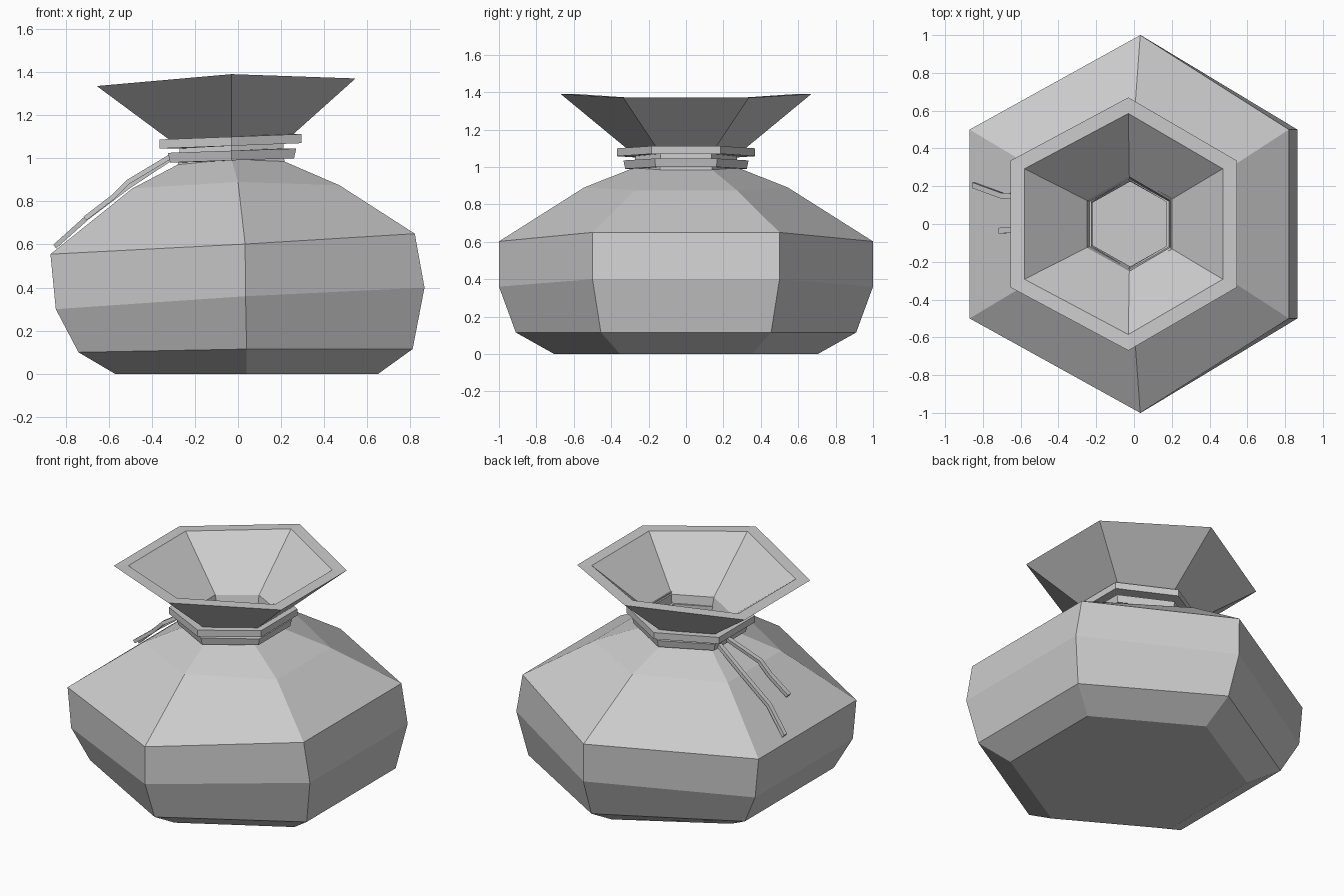
import bpy
import bmesh
from mathutils import Vector

cube = bpy.data.objects.get("Cube")
if cube:
    bpy.data.objects.remove(cube)

cloth = bpy.data.materials.new("plain grey")
cloth.use_nodes = True
GREY = (0.6, 0.6, 0.6, 1)
cloth.diffuse_color = GREY
cloth.node_tree.nodes["Principled BSDF"].inputs["Base Color"].default_value = GREY


def hexagon(xl, zl, xm, zm, xr, zr, r):
    """Tilted six-sided ring: left edge, middle corners, right edge, corner radius in y."""
    return [(xm, -r, zm), (xr, -r / 2, zr), (xr, r / 2, zr),
            (xm, r, zm), (xl, r / 2, zl), (xl, -r / 2, zl)]


def loft(name, rings, caps=False, loop=False):
    """Skin a row of equal rings, with end caps or closed round on itself."""
    bm = bmesh.new()
    rows = [[bm.verts.new(p) for p in ring] for ring in rings]
    n = len(rows[0])
    pairs = list(zip(rows, rows[1:])) + ([(rows[-1], rows[0])] if loop else [])
    for a, b in pairs:
        for i in range(n):
            j = (i + 1) % n
            bm.faces.new((a[i], a[j], b[j], b[i]))
    if caps:
        bm.faces.new(rows[0])
        bm.faces.new(rows[-1])
    bmesh.ops.recalc_face_normals(bm, faces=bm.faces)
    mesh = bpy.data.meshes.new(name)
    bm.to_mesh(mesh)
    bm.free()
    mesh.materials.append(cloth)
    obj = bpy.data.objects.new(name, mesh)
    bpy.context.collection.objects.link(obj)
    return obj


# Sack: belly, narrow neck, flared mouth, then back down the inside
belly = [
    (-0.57, 0, 0.04, 0, 0.65, 0, 0.705),
    (-0.74, 0.10, 0.04, 0.115, 0.81, 0.115, 0.91),
    (-0.845, 0.30, 0.035, 0.36, 0.865, 0.40, 1.0),
    (-0.87, 0.555, 0.033, 0.602, 0.82, 0.65, 1.0),
    (-0.49, 0.86, 0, 0.89, 0.47, 0.875, 0.545),
    (-0.28, 0.97, -0.03, 0.995, 0.215, 0.985, 0.28),
]
mouth = [
    (-0.27, 1.05, -0.03, 1.06, 0.21, 1.07, 0.27),
    (-0.655, 1.335, -0.03, 1.39, 0.545, 1.37, 0.67),
    (-0.58, 1.34, -0.03, 1.39, 0.47, 1.37, 0.585),
    (-0.25, 1.08, -0.025, 1.09, 0.19, 1.10, 0.25),
    (-0.22, 0.97, -0.02, 0.98, 0.18, 0.97, 0.225),
]
lining = [(xl * 0.95, zl * 0.93 + 0.04, xm, zm * 0.93 + 0.04, xr * 0.95, zr * 0.93 + 0.04, r * 0.95)
          for xl, zl, xm, zm, xr, zr, r in reversed(belly[:-1])]
loft("sack", [hexagon(*ring) for ring in belly + mouth + lining], caps=True)


# Two cord bands tied round the neck
def band(name, xl, xr, zl, zr, r, height, flare):
    zm = (zl + zr) / 2
    rings = []
    for dz, inset in ((0, flare), (height, 0), (height, 0.1), (0, 0.1)):
        rings.append(hexagon(xl + inset, zl + dz, -0.03, zm + dz, xr - inset, zr + dz, r - inset))
    loft(name, rings, loop=True)


band("upper_band", -0.365, 0.295, 1.045, 1.07, 0.37, 0.042, 0)
band("lower_band", -0.325, 0.27, 0.98, 1.0, 0.335, 0.045, 0.01)


# Loose cord ends hanging over the shoulder
def cord(name, path, width=0.03, thick=0.022):
    side = Vector((0, width / 2, 0))
    lift = Vector((-0.6, 0, 0.8)) * thick / 2
    rings = [[Vector(p) + side * a + lift * b for a, b in ((-1, -1), (1, -1), (1, 1), (-1, 1))]
             for p in path]
    loft(name, rings, caps=True)


cord("long_cord_end", [(-0.31, 0.11, 1.0), (-0.50, 0.14, 0.875), (-0.70, 0.15, 0.725), (-0.85, 0.205, 0.59)])
cord("short_cord_end", [(-0.31, 0.03, 1.01), (-0.51, -0.03, 0.89), (-0.58, -0.03, 0.82), (-0.71, -0.035, 0.72)])
